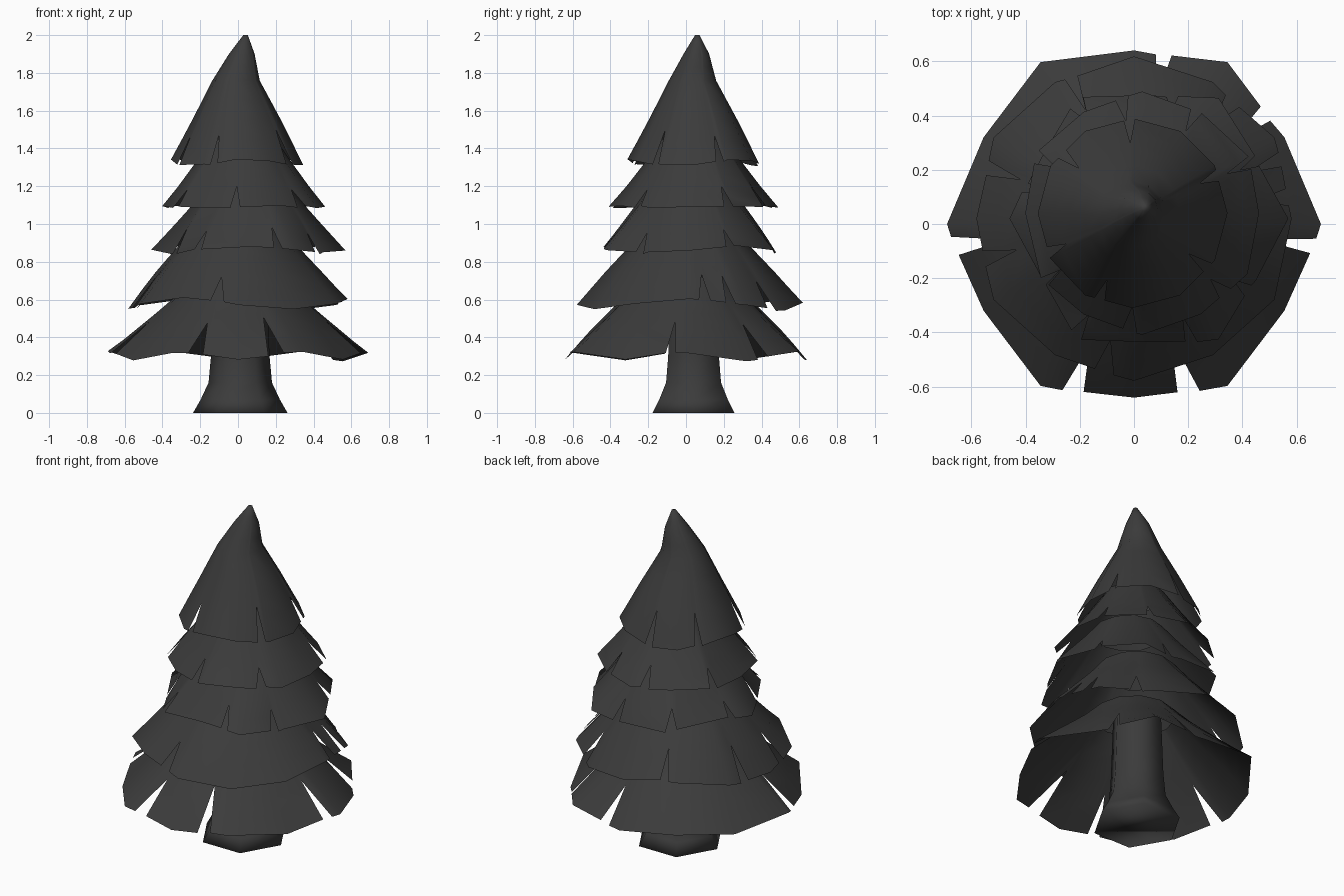
import bpy, bmesh, math, random

if "Cube" in bpy.data.objects:
    bpy.data.objects.remove(bpy.data.objects["Cube"])

random.seed(4)

dark = bpy.data.materials.new("dark_grey")
dark.diffuse_color = (0.044, 0.044, 0.044, 1)
dark.use_nodes = True
dark.node_tree.nodes["Principled BSDF"].inputs["Base Color"].default_value = dark.diffuse_color


def add_object(name, bm):
    mesh = bpy.data.meshes.new(name)
    bm.to_mesh(mesh)
    bm.free()
    mesh.materials.append(dark)
    ob = bpy.data.objects.new(name, mesh)
    bpy.context.collection.objects.link(ob)
    return ob


def sample(profile, t):
    """Point (x, y, z, radius) at t = 0..1 along a profile."""
    s = t * (len(profile) - 1)
    i = min(int(s), len(profile) - 2)
    f = s - i
    return [a + (b - a) * f for a, b in zip(profile[i], profile[i + 1])]


def skirt(name, profile, notches, lobe=(0, 0), droop=(0, 0), sides=12, depth=0.72):
    """Open faceted cone of foliage with V cuts in its wavy rim.
    lobe = phase and size of the six-sided bulge, droop = phase and size of the rim wave"""
    step = 360 / sides
    cols = []  # angle, end of column
    for i in range(sides):
        a = i * step
        if all(abs((a - n + 180) % 360 - 180) > 5 for n in notches):
            cols.append((a, 1.0))
    for n in notches:
        w = random.uniform(2.3, 3.6)
        cols += [((n - w) % 360, 1.0),
                 (n % 360, 1 - (1 - depth) * random.uniform(0.9, 1.2)),
                 ((n + w) % 360, 1.0)]
    cols.sort()
    rings = 2 * (len(profile) - 1)
    bm = bmesh.new()
    grid = []
    for a, end in cols:
        rad = math.radians(a)
        bulge = lobe[1] * math.cos(6 * math.radians(a - lobe[0]))
        n = 6 if name == "tier_bottom" else 3
        dip = droop[1] * math.cos(n * math.radians(a - droop[0])) + random.uniform(-0.006, 0.006)
        # keep the outline a regular polygon
        flat = math.cos(math.radians(step / 2)) / math.cos(math.radians(a % step - step / 2))
        line = []
        for k in range(rings + 1):
            t = end * k / rings
            cx, cy, z, r = sample(profile, t)
            r *= flat * (1 + bulge * t)
            line.append(bm.verts.new((cx + r * math.cos(rad), cy + r * math.sin(rad),
                                      z + dip * t ** 4)))
        grid.append(line)
    for i, p in enumerate(grid):
        q = grid[(i + 1) % len(grid)]
        for k in range(rings):
            bm.faces.new((p[k], p[k + 1], q[k + 1], q[k])).smooth = True
    if profile[0][3] < 0.05:
        bm.faces.new([line[0] for line in grid]).smooth = True
    return add_object(name, bm)


def trunk(cx, cy, profile, sides=6):
    """Six-sided trunk with a flared foot."""
    bm = bmesh.new()
    rings = [[bm.verts.new((cx + r * math.cos(math.tau * i / sides),
                            cy + r * math.sin(math.tau * i / sides), z))
              for i in range(sides)] for z, r in profile]
    for lo, hi in zip(rings, rings[1:]):
        for i in range(sides):
            j = (i + 1) % sides
            bm.faces.new((lo[i], lo[j], hi[j], hi[i])).smooth = True
    bm.faces.new(rings[0][::-1]).smooth = True
    bm.faces.new(rings[-1])
    return add_object("trunk", bm)


def cone(cx, cy, rows):
    return [(cx, cy, z, r) for z, r in rows]


# Trunk
trunk(0.012, 0.04, [(0, 0.25), (0.07, 0.21), (0.16, 0.168), (0.3, 0.155), (0.7, 0.14)])

# Foliage tiers, lowest first
skirt("tier_bottom", cone(0, 0, [(0.72, 0.23), (0.60, 0.345), (0.45, 0.51), (0.30, 0.665)]),
      [80, 40, -7, -72, -110, 187], (0, 0.037), (0, 0.022), depth=0.60)
skirt("tier_lower", cone(0, 0.02, [(1.0, 0.22), (0.88, 0.32), (0.75, 0.44), (0.575, 0.59)]),
      [8, 22, 50, 114, 161, -165, -101], (27, 0.015), (-3, 0.03))
skirt("tier_middle", cone(0.055, 0.02, [(1.22, 0.2), (1.09, 0.30), (0.98, 0.39), (0.865, 0.485)]),
      [28, 79, 122, 166, -150, -122, -71, -36], (0, 0.06), (-90, 0.02))
skirt("tier_upper", cone(0.03, 0.04, [(1.45, 0.17), (1.32, 0.26), (1.2, 0.35), (1.09, 0.44)]),
      [25, 62, 100, 152, -145, -96, -44], (30, 0.02))

# Pointed crown, leaning slightly
crown = [(0.04, 0.06, 2.0, 0.012), (0.02, 0.055, 1.9, 0.068), (-0.01, 0.035, 1.76, 0.125),
         (-0.005, 0.04, 1.55, 0.235), (-0.005, 0.04, 1.325, 0.35)]
skirt("crown", crown, [24, 92, 140, -155, -111, -36], (0, 0), (-75, 0.017), depth=0.83)
